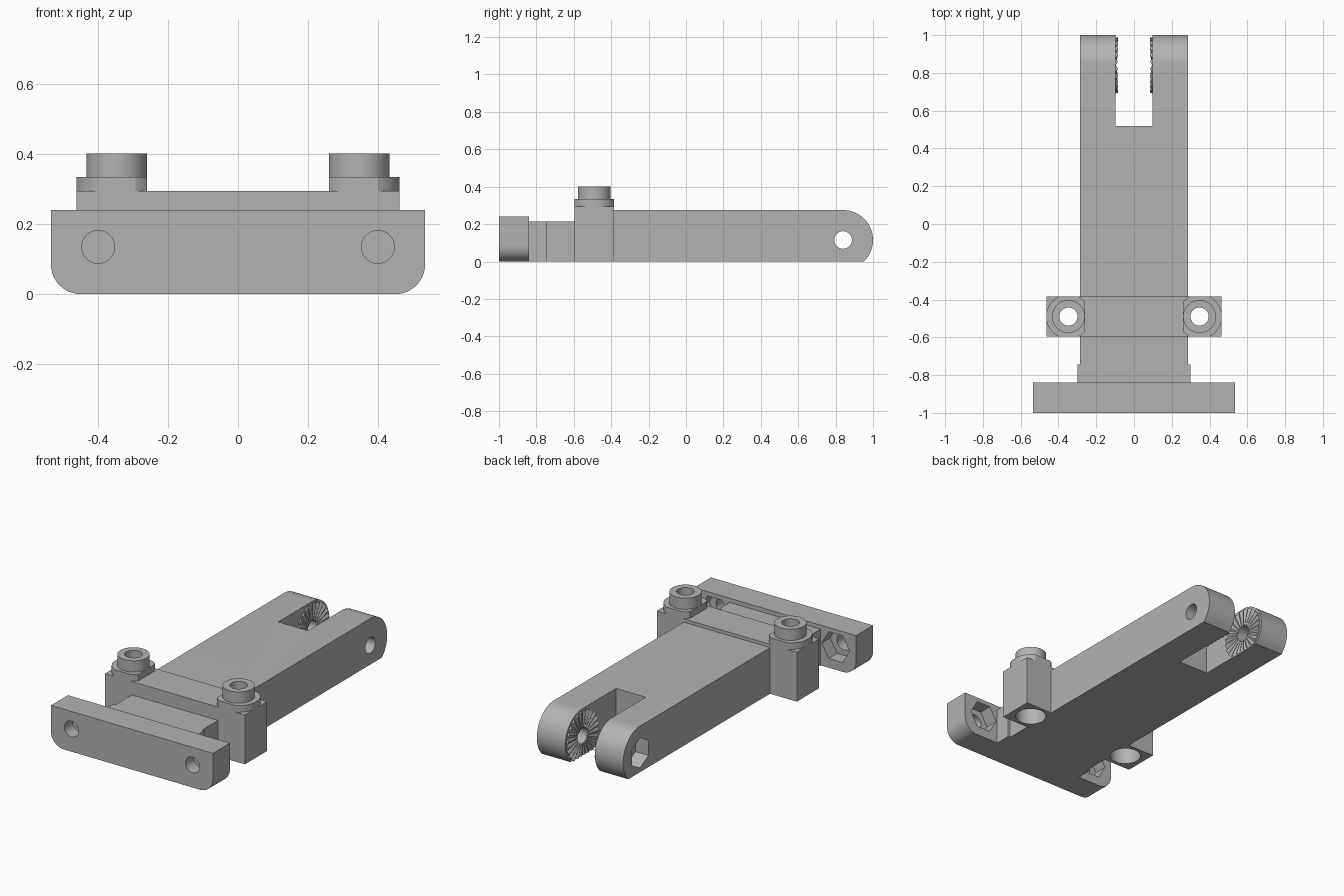
import bpy, bmesh, math
from mathutils import Matrix

cube = bpy.data.objects.get("Cube")
if cube:
    bpy.data.objects.remove(cube, do_unlink=True)

grey = bpy.data.materials.new("light_grey")
grey.use_nodes = True
grey.diffuse_color = (0.45, 0.45, 0.45, 1)
grey.node_tree.nodes["Principled BSDF"].inputs["Base Color"].default_value = grey.diffuse_color


def make(name, bm):
    bmesh.ops.recalc_face_normals(bm, faces=bm.faces)
    mesh = bpy.data.meshes.new(name)
    bm.to_mesh(mesh)
    bm.free()
    mesh.materials.append(grey)
    ob = bpy.data.objects.new(name, mesh)
    bpy.context.collection.objects.link(ob)
    return ob


def prism(name, points, axis, lo, hi):
    """Extrude an outline along an axis; points hold the other two coordinates."""
    place = {"x": lambda a, b, t: (t, a, b),
             "y": lambda a, b, t: (a, t, b),
             "z": lambda a, b, t: (a, b, t)}[axis]
    bm = bmesh.new()
    face = bm.faces.new([bm.verts.new(place(a, b, lo)) for a, b in points])
    moved = bmesh.ops.extrude_face_region(bm, geom=[face])["geom"]
    bmesh.ops.translate(bm, vec=place(0, 0, hi - lo),
                        verts=[v for v in moved if isinstance(v, bmesh.types.BMVert)])
    return make(name, bm)


def arc(a, b, r, start, end, steps):
    angles = [math.radians(start + (end - start) * i / steps) for i in range(steps + 1)]
    return [(a + r * math.cos(t), b + r * math.sin(t)) for t in angles]


def ring(a, b, r, sides=48, turn=0):
    return arc(a, b, r, turn, turn + 360, sides)[:-1]


def box(name, x0, x1, y0, y1, z0, z1):
    return prism(name, [(x0, y0), (x1, y0), (x1, y1), (x0, y1)], "z", z0, z1)


def boolean(ob, cutter, operation="DIFFERENCE"):
    mod = ob.modifiers.new("cut", "BOOLEAN")
    mod.operation, mod.solver, mod.object = operation, "EXACT", cutter
    bpy.context.view_layer.objects.active = ob
    bpy.ops.object.modifier_apply(modifier=mod.name)
    bpy.data.objects.remove(cutter, do_unlink=True)


def smooth(ob):
    bpy.ops.object.select_all(action="DESELECT")
    ob.select_set(True)
    bpy.context.view_layer.objects.active = ob
    bpy.ops.object.shade_smooth_by_angle(angle=math.radians(25))


# Front mounting plate with rounded lower corners, bolt holes and nut pockets
W, R = 0.535, 0.085
outline = (arc(-W + R, R, R, 180, 270, 12) + arc(W - R, R, R, 270, 360, 12)
           + [(W, 0.24), (-W, 0.24)])
plate = prism("front_plate", outline, "y", -1, -0.84)
for s in (-1, 1):
    boolean(plate, prism("hole", ring(s * 0.4, 0.135, 0.047), "y", -1.1, -0.7))
    boolean(plate, prism("pocket", ring(s * 0.4, 0.135, 0.092, 6), "y", -0.92, -0.7))
smooth(plate)

# Stepped neck behind the plate
box("neck_collar", -0.3, 0.3, -0.84, -0.745, 0, 0.215)
box("neck", -0.285, 0.285, -0.745, -0.595, 0, 0.215)

# Crossbar with a bored boss on each ear
crossbar = box("crossbar", -0.462, 0.462, -0.595, -0.385, 0, 0.295)
BX, BY = 0.347, -0.49
for s, side in ((-1, "right"), (1, "left")):
    flange = prism(side + "_boss_flange", ring(s * BX, BY, 0.118, 64), "z", 0.295, 0.335)
    x0, x1 = sorted((s * 0.26, s * 0.462))
    boolean(flange, box("trim", x0, x1, -0.595, -0.385, 0.2, 0.4), "INTERSECT")
    boss = prism(side + "_boss", ring(s * BX, BY, 0.087), "z", 0.335, 0.402)
    for ob in (flange, boss, crossbar):
        boolean(ob, prism("bore", ring(s * BX, BY, 0.048), "z", -0.1, 0.5))
        if ob is not crossbar:
            smooth(ob)
    boolean(crossbar, prism("counterbore", ring(s * BX, BY, 0.085), "z", -0.1, 0.2))
smooth(crossbar)

# Main arm: round end, forked slot, pivot hole and nut pocket
PY, PZ, PR = 0.84, 0.115, 0.16
low = -math.degrees(math.asin(PZ / PR))
arm = prism("main_arm", [(-0.385, 0)] + arc(PY, PZ, PR, low, 90, 32) + [(-0.385, 0.275)],
            "x", -0.285, 0.285)
boolean(arm, box("slot", -0.098, 0.098, 0.52, 1.2, -0.1, 0.5))
boolean(arm, prism("pivot", ring(PY, PZ, 0.047), "x", -0.4, 0.4))
boolean(arm, prism("nut_pocket", ring(PY, PZ, 0.09, 6, 30), "x", -0.4, -0.2))
smooth(arm)

# Radial locking teeth on the inner fork faces
TEETH = 24
for s, side in ((-1, "right"), (1, "left")):
    bm = bmesh.new()
    loops = []
    for i in range(TEETH * 2):
        t = math.pi * i / TEETH
        peak = i % 2
        row = []
        for r, x in ((0.048, 0.1), (0.048, 0.096 - 0.003 * peak),
                     (0.148, 0.097 - 0.012 * peak), (0.148, 0.1)):
            row.append(bm.verts.new((s * x, PY + r * math.cos(t), PZ + r * math.sin(t))))
        loops.append(row)
    for i, row in enumerate(loops):
        after = loops[(i + 1) % len(loops)]
        for k in range(4):
            n = (k + 1) % 4
            bm.faces.new((row[k], row[n], after[n], after[k]))
    bmesh.ops.bisect_plane(bm, geom=bm.verts[:] + bm.edges[:] + bm.faces[:],
                           plane_co=(0, 0, 0), plane_no=(0, 0, -1), clear_outer=True)
    make(side + "_locking_teeth", bm)
